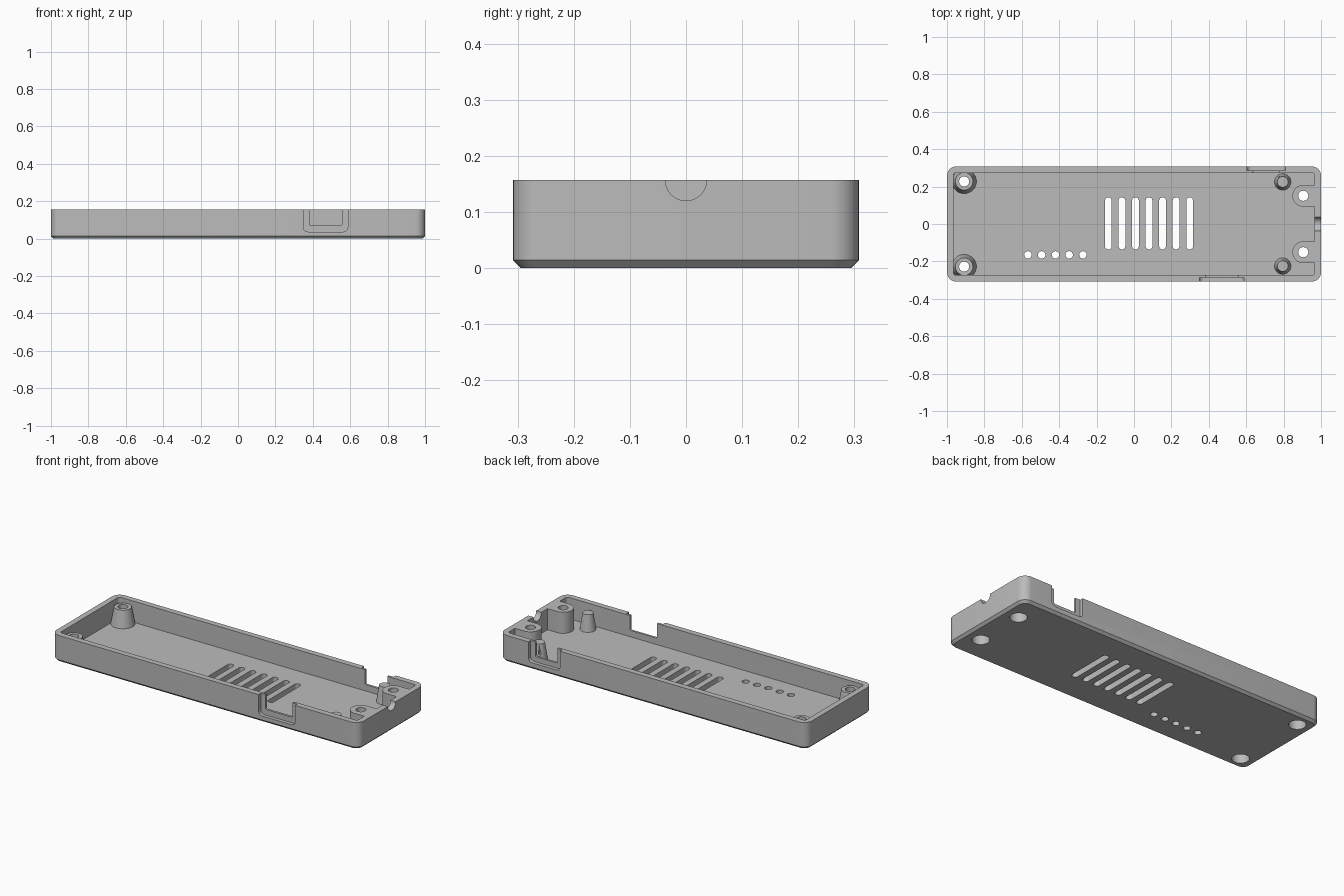
import bpy, bmesh, math

cube = bpy.data.objects.get("Cube")
if cube:
    bpy.data.objects.remove(cube, do_unlink=True)

grey = bpy.data.materials.new("plain_grey")
grey.use_nodes = True
GREY = (0.5, 0.5, 0.5, 1)
grey.diffuse_color = GREY
grey.node_tree.nodes["Principled BSDF"].inputs["Base Color"].default_value = GREY

TOP, FLOOR, POST_TOP = 0.157, 0.033, 0.133
OVER = 0.3


def rounded_rect(x0, x1, y0, y1, r, steps=8):
    pts = []
    corners = [(x1 - r, y1 - r), (x0 + r, y1 - r), (x0 + r, y0 + r), (x1 - r, y0 + r)]
    for k, (cx, cy) in enumerate(corners):
        for i in range(steps + 1):
            a = math.pi / 2 * (k + i / steps)
            pts.append((cx + r * math.cos(a), cy + r * math.sin(a)))
    return pts


def loft(name, rings):
    """Closed solid through a stack of rings with matching point counts."""
    bm = bmesh.new()
    loops = [[bm.verts.new(p) for p in ring] for ring in rings]
    n = len(loops[0])
    for a, b in zip(loops, loops[1:]):
        for i in range(n):
            j = (i + 1) % n
            bm.faces.new((a[i], a[j], b[j], b[i]))
    bm.faces.new(loops[0][::-1])
    bm.faces.new(loops[-1])
    bmesh.ops.recalc_face_normals(bm, faces=bm.faces)
    mesh = bpy.data.meshes.new(name)
    bm.to_mesh(mesh)
    bm.free()
    mesh.materials.append(grey)
    obj = bpy.data.objects.new(name, mesh)
    bpy.context.collection.objects.link(obj)
    return obj


def upright(name, pts, z0, z1):
    return loft(name, [[(x, y, z) for x, y in pts] for z in (z0, z1)])


def sideways(name, pts, y0, y1):
    return loft(name, [[(x, y, z) for x, z in pts] for y in (y0, y1)])


def cone(name, x, y, z0, z1, r0, r1, sides=32):
    ring = lambda z, r: [(x + r * math.cos(2 * math.pi * i / sides),
                          y + r * math.sin(2 * math.pi * i / sides), z) for i in range(sides)]
    return loft(name, [ring(z0, r0), ring(z1, r1)])


def combine(target, tool, operation):
    mod = target.modifiers.new("combine", 'BOOLEAN')
    mod.operation = operation
    mod.solver = 'EXACT'
    mod.object = tool
    bpy.context.view_layer.objects.active = target
    bpy.ops.object.modifier_apply(modifier=mod.name)
    bpy.data.objects.remove(tool, do_unlink=True)


def add(tool):
    combine(tray, tool, 'UNION')


def cut(tool):
    combine(tray, tool, 'DIFFERENCE')


# Open tray with chamfered underside
def outline(inset, z, r):
    return [(x, y, z) for x, y in rounded_rect(-1 + inset, 1 - inset, -0.308 + inset,
                                               0.308 - inset, r)]


tray = loft("case_tray", [outline(0.014, 0, 0.036), outline(0, 0.014, 0.05),
                          outline(0, TOP, 0.05), outline(0.034, TOP, 0.014),
                          outline(0.034, FLOOR, 0.014)])

for side in (-1, 1):
    # Hollow tapered screw posts at one end
    x, y = -0.908, 0.228 * side
    add(cone("screw_post", x, y, 0.02, POST_TOP, 0.068, 0.047))
    cut(cone("post_counterbore", x, y, -0.05, 0.1, 0.046, 0.046))
    cut(cone("post_hole", x, y, 0.05, OVER, 0.027, 0.027))
    # Solid locating pins at the other end
    add(cone("locating_pin", 0.795, 0.225 * side, 0.02, 0.13, 0.046, 0.029))
    # Rounded screw bosses joined to the end wall
    x, y = 0.905, 0.151 * side
    boss = rounded_rect(x - 0.058, x + 0.08, y - 0.058, y + 0.058, 0.0575)
    boss = [(px if px < x else 0.985, py) for px, py in boss if px < x + 0.001]
    boss += [(0.982, y - 0.0575), (0.982, y + 0.0575)]
    add(upright("screw_boss", boss, 0.02, TOP))
    cut(cone("boss_counterbore", x, y, -0.05, 0.1, 0.046, 0.046))
    cut(cone("boss_hole", x, y, 0.05, OVER, 0.027, 0.027))

# Ventilation slots
for i in range(7):
    x = -0.137 + i * 0.0724
    cut(upright("vent_slot", rounded_rect(x - 0.018, x + 0.018, -0.136, 0.143, 0.0179, 5),
                -0.05, 0.1))

# Row of indicator holes
for i in range(5):
    cut(cone("indicator_hole", -0.567 + i * 0.0735, -0.165, -0.05, 0.1, 0.02, 0.02, 16))

# Connector openings with an outer recess, front and back
for side, x0, x1, low in ((-1, 0.35, 0.587, 0.037), (1, 0.604, 0.81, 0.04)):
    cut(sideways("connector_recess", rounded_rect(x0, x1, low, OVER, 0.024),
                 0.287 * side, 0.4 * side))
    cut(sideways("connector_opening", rounded_rect(x0 + 0.031, x1 - 0.031, 0.07, OVER, 0.008),
                 0.25 * side, 0.4 * side))

# Half-round cable notch in the end wall
ring = [(0.037 * math.cos(math.pi * i / 16), TOP + 0.037 * math.sin(math.pi * i / 16))
        for i in range(32)]
cut(loft("cable_notch", [[(x, y, z) for y, z in ring] for x in (0.93, 1.1)]))

bpy.ops.object.select_all(action='DESELECT')
tray.select_set(True)
bpy.context.view_layer.objects.active = tray
bpy.ops.object.shade_smooth_by_angle(angle=math.radians(30))
